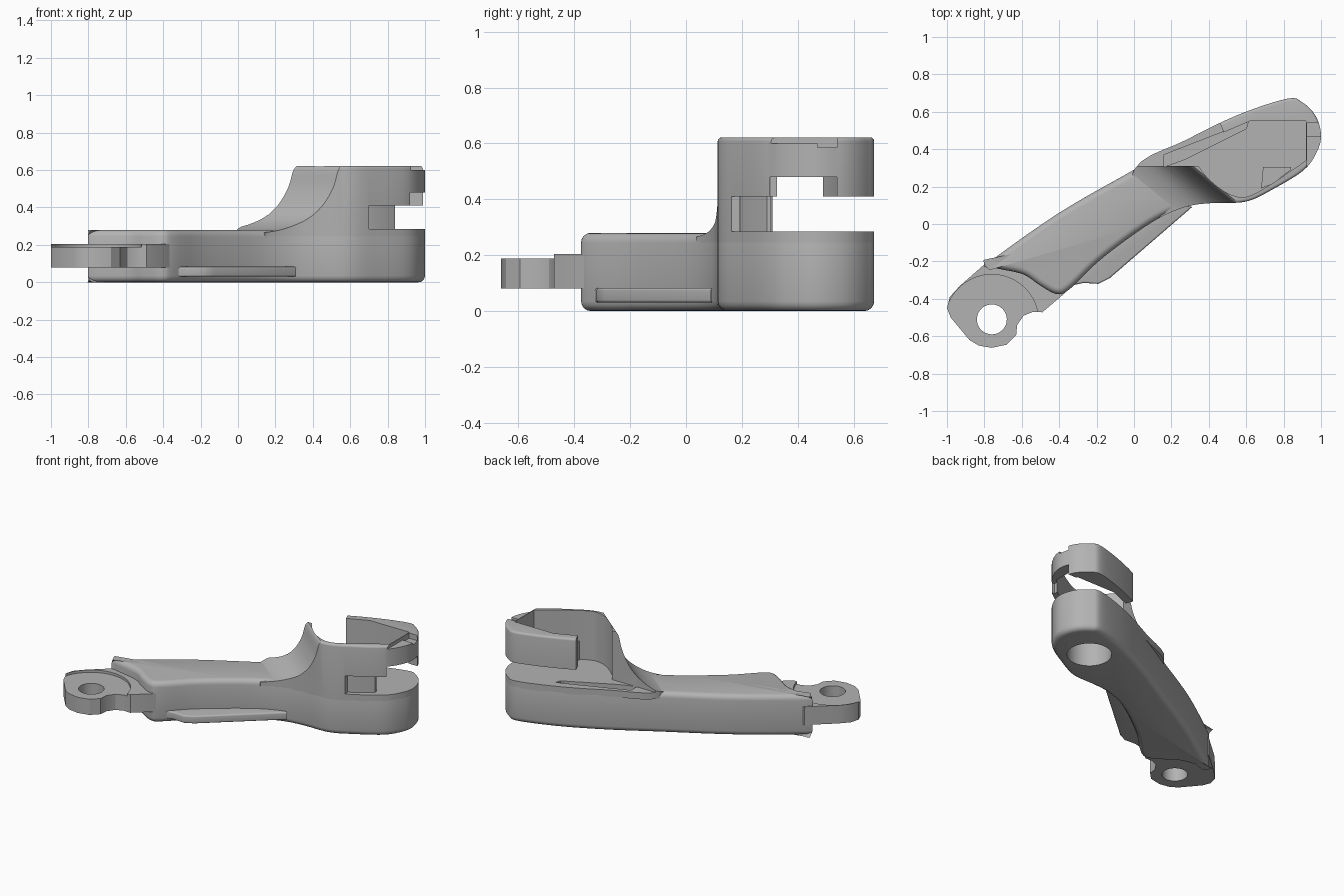
import bpy, bmesh, math
from mathutils import Vector

cube = bpy.data.objects.get("Cube")
if cube:
    bpy.data.objects.remove(cube)

grey = bpy.data.materials.new("mid_grey")
grey.use_nodes = True
colour = (0.45, 0.45, 0.45, 1)
grey.diffuse_color = colour
grey.node_tree.nodes["Principled BSDF"].inputs["Base Color"].default_value = colour


def curve(pts, closed=True, n=5):
    """Smooth line through the points."""
    p = [Vector(q) for q in pts]
    out = []
    for i in range(len(p) if closed else len(p) - 1):
        get = lambda k: p[k % len(p)] if closed else p[max(0, min(k, len(p) - 1))]
        a, b, c, d = (get(i + k) for k in (-1, 0, 1, 2))
        for j in range(n):
            t = j / n
            out.append(0.5 * (2 * b + (c - a) * t + (2 * a - 5 * b + 4 * c - d) * t * t
                              + (3 * b - a - 3 * c + d) * t ** 3))
    return out if closed else out + [p[-1]]


def inset(pts, dist):
    """Move a counter-clockwise outline inward."""
    out = []
    for i, p in enumerate(pts):
        t = pts[(i + 1) % len(pts)] - pts[i - 1]
        out.append(p + Vector((-t.y, t.x)).normalized() * dist)
    return out


def prism(name, pts, z0, z1, low=0, high=0):
    """Vertical prism with rounded lower and upper edges."""
    pts = [Vector(p) for p in pts]
    if sum(pts[i - 1].cross(p) for i, p in enumerate(pts)) < 0:
        pts.reverse()
    arc = [math.pi / 2 * k / 4 for k in range(5)]
    levels = [(low * (1 - math.sin(a)), z0 + low * (1 - math.cos(a))) for a in arc] if low else [(0, z0)]
    levels += [(high * (1 - math.cos(a)), z1 - high * (1 - math.sin(a))) for a in arc] if high else [(0, z1)]
    bm = bmesh.new()
    rings = [[bm.verts.new((p.x, p.y, z)) for p in inset(pts, d)] for d, z in levels]
    n = len(pts)
    for a, b in zip(rings, rings[1:]):
        for i in range(n):
            bm.faces.new((a[i], a[(i + 1) % n], b[(i + 1) % n], b[i]))
    bm.faces.new(rings[0][::-1])
    bm.faces.new(rings[-1])
    bmesh.ops.recalc_face_normals(bm, faces=bm.faces)
    mesh = bpy.data.meshes.new(name)
    bm.to_mesh(mesh)
    bm.free()
    mesh.materials.append(grey)
    ob = bpy.data.objects.new(name, mesh)
    bpy.context.collection.objects.link(ob)
    return ob


def circle(x, y, r, n=40):
    return [(x + r * math.cos(2 * math.pi * i / n), y + r * math.sin(2 * math.pi * i / n)) for i in range(n)]


def rect(x0, y0, x1, y1):
    return [(x0, y0), (x1, y0), (x1, y1), (x0, y1)]


def combine(ob, tool, operation="DIFFERENCE"):
    """Apply a boolean and remove the tool."""
    bpy.context.view_layer.objects.active = ob
    tool.hide_render = True
    m = ob.modifiers.new("cut", "BOOLEAN")
    m.operation, m.object, m.solver = operation, tool, "EXACT"
    bpy.ops.object.modifier_apply(modifier=m.name)
    bpy.data.objects.remove(tool)


# Plan outlines shared by the arm and the clip
back = [(0.82, 0.67), (0.56, 0.585), (0.28, 0.45), (0, 0.29), (-0.4, 0.06), (-0.77, -0.2)]
end = [(-0.78, -0.225), (-0.72, -0.24), (-0.59, -0.27), (-0.5, -0.33), (-0.41, -0.375), (-0.34, -0.345)]
front = [(-0.19, -0.2), (0, -0.055), (0.15, 0.04), (0.29, 0.095), (0.42, 0.112), (0.6, 0.12)]
tip = [(0.75, 0.19), (0.91, 0.29), (0.98, 0.39), (1.0, 0.48), (0.97, 0.58), (0.9, 0.65)]

# Arm with rounded edges
arm = prism("arm", curve(back + end + front + tip), 0, 0.28, 0.035, 0.035)

# Upright clip, shaped by a concave ramp that rises off the arm
clip = prism("clip", curve(back[:4] + front[1:] + tip), 0.24, 0.622, 0, 0.015)
slope = curve([(0.12, 0.265), (0.22, 0.285), (0.31, 0.33), (0.37, 0.4), (0.41, 0.5), (0.43, 0.6), (0.45, 0.63)], False)
ramp = prism("ramp_cutter", slope + [Vector((1.6, 0.8)), Vector((1.6, 0.1)), Vector((0.12, 0.1))], -2, 2)
along, across = Vector((0.63, 0.77, 0)), Vector((0.77, -0.63, 0))
for v in ramp.data.vertices:
    s, z, w = v.co
    v.co = along * s + across * w + Vector((0, 0, z))
bm = bmesh.new()
bm.from_mesh(ramp.data)
bmesh.ops.recalc_face_normals(bm, faces=bm.faces)
bm.to_mesh(ramp.data)
bm.free()
combine(clip, ramp, "INTERSECT")

# Open cavity inside the clip wall
fin = curve([(0.345, 0.31), (0.4, 0.24), (0.5, 0.165), (0.6, 0.145), (0.72, 0.205), (0.84, 0.285), (0.92, 0.34)], False)
cavity = [Vector((-0.2, 0.308))] + fin + [Vector(p) for p in
          ((0.92, 0.55), (0.62, 0.55), (0.48, 0.49), (0.44, 0.59), (0.4, 0.8), (-0.2, 0.8))]
combine(clip, prism("cavity_cutter", cavity, 0.285, 0.8))

# Side slot below the clip jaw, and the notch at its tip
combine(clip, prism("slot_cutter", rect(0.7, 0, 1.2, 0.9), 0.285, 0.41))
combine(clip, prism("back_slot_cutter", rect(0.35, 0.4, 0.8, 0.9), 0.285, 0.41))
combine(clip, prism("notch_cutter", rect(0.9, 0.3, 1.2, 0.54), 0.35, 0.48))
combine(clip, prism("top_notch_cutter", rect(0.925, 0.3, 1.2, 0.54), 0.6, 0.8))
combine(clip, prism("edge_notch_cutter", rect(0.925, 0.47, 1.2, 0.54), 0.585, 0.8))

# Groove in the floor and bore in the underside
groove = [(0.16, 0.305), (0.27, 0.345), (0.6, 0.51), (0.61, 0.545), (0.16, 0.37)]
for ob in (arm, clip):
    combine(ob, prism("groove_cutter", groove, 0.23, 0.4))
combine(arm, prism("bore_cutter", circle(0.7, 0.4, 0.14), -0.1, 0.2))

# Inner post that bridges the slot
post = prism("slot_post", [(0.68, 0.19), (0.74, 0.215), (0.84, 0.29), (0.84, 0.305), (0.69, 0.305)], 0.28, 0.415)

# Pivot tab with a hole, a side notch and a sunken round seat
lobe = [(-0.77, -0.19), (-0.93, -0.33), (-0.985, -0.39), (-1.0, -0.45), (-0.98, -0.5), (-0.88, -0.62), (-0.83, -0.65),
        (-0.76, -0.662), (-0.68, -0.645), (-0.63, -0.595), (-0.625, -0.54), (-0.59, -0.49), (-0.54, -0.47),
        (-0.49, -0.472), (-0.37, -0.37), (-0.3, -0.25)]
tab = prism("pivot_tab", lobe, 0.08, 0.205)
combine(tab, prism("seat_cutter", circle(-0.76, -0.52, 0.25, 64), 0.188, 0.4))
combine(tab, prism("pivot_cutter", circle(-0.76, -0.51, 0.08), 0, 0.4))

# Thin flange along the front of the arm
edge = [(-0.42, -0.35), (-0.34, -0.33), (-0.27, -0.315), (-0.19, -0.32), (-0.13, -0.29), (0.31, 0.09), (0.1, 0.1), (-0.3, -0.2)]
flange = prism("front_flange", edge, 0.03, 0.083, 0.01, 0.01)

for ob in (arm, clip, post, tab, flange):
    bpy.ops.object.select_all(action="DESELECT")
    ob.select_set(True)
    bpy.context.view_layer.objects.active = ob
    bpy.ops.object.shade_smooth_by_angle(angle=math.radians(32))
